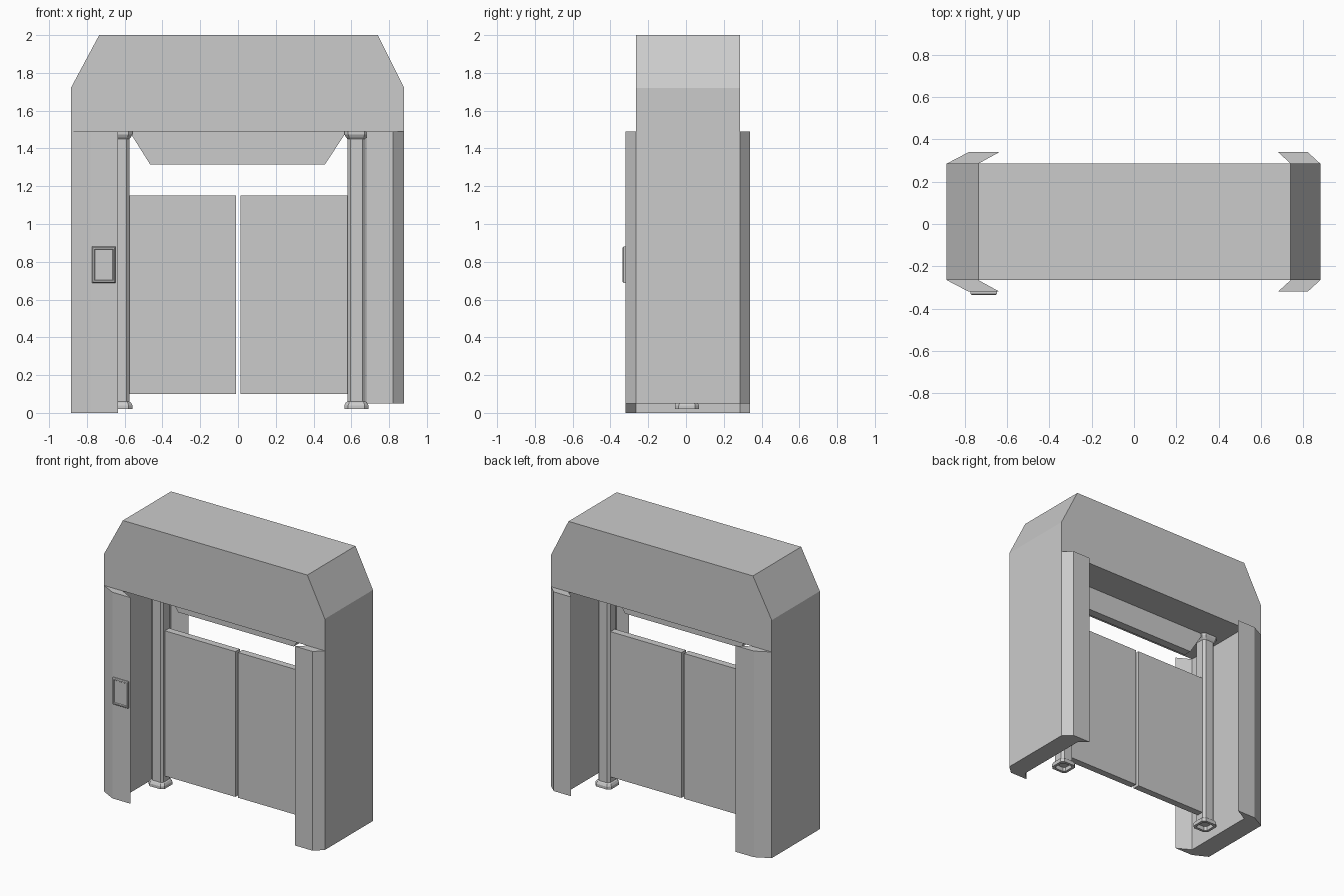
import bpy, bmesh

if "Cube" in bpy.data.objects:
    bpy.data.objects.remove(bpy.data.objects["Cube"])

CY = 0.01  # depth centre of the structure


def make(name, bm):
    bmesh.ops.recalc_face_normals(bm, faces=bm.faces)
    me = bpy.data.meshes.new(name)
    bm.to_mesh(me)
    bm.free()
    ob = bpy.data.objects.new(name, me)
    bpy.context.collection.objects.link(ob)
    return ob


def extrude(name, pts, vec):
    """Extrude a closed 3D outline along vec."""
    bm = bmesh.new()
    face = bm.faces.new([bm.verts.new(p) for p in pts])
    ext = bmesh.ops.extrude_face_region(bm, geom=[face])
    bmesh.ops.translate(bm, vec=vec, verts=[v for v in ext["geom"] if isinstance(v, bmesh.types.BMVert)])
    return make(name, bm)


def front_plate(name, xz, y0, y1):
    return extrude(name, [(x, y0, z) for x, z in xz], (0, y1 - y0, 0))


def square_ring(h, c):
    """Square outline with cut corners."""
    k = h - c
    return [(h, -k), (h, k), (k, h), (-k, h), (-h, k), (-h, -k), (-k, -h), (k, -h)]


def post(name, x):
    # half width and height, from the hollow foot up to the cap
    profile = [(0.045, 0.05), (0.045, 0.02), (0.064, 0.02), (0.064, 0.04), (0.056, 0.055),
               (0.048, 0.06), (0.048, 1.45), (0.056, 1.46), (0.064, 1.475), (0.064, 1.49)]
    bm = bmesh.new()
    loops = [[bm.verts.new((x + px, CY - 0.005 + py, z)) for px, py in square_ring(h, h * 0.32)]
             for h, z in profile]
    for a, b in zip(loops, loops[1:]):
        for i in range(8):
            j = (i + 1) % 8
            bm.faces.new((a[i], a[j], b[j], b[i]))
    bm.faces.new(loops[0])
    bm.faces.new(loops[-1])
    return make(name, bm)


# Header with sloped shoulders
front_plate("header", [(-0.885, 1.49), (-0.885, 1.72), (-0.735, 2.0), (0.74, 2.0), (0.88, 1.72), (0.88, 1.49)],
            CY - 0.275, CY + 0.275)

# Side pillars with projecting front and back flanges
for name, outer, bevel, tip, inner, z0 in (("left_pillar", -0.885, -0.78, -0.635, -0.735, 0.0),
                                           ("right_pillar", 0.88, 0.82, 0.68, 0.74, 0.05)):
    half = [(outer, 0.275), (bevel, 0.33), (tip, 0.33), (inner, 0.275)]
    outline = half + [(x, -y) for x, y in reversed(half)]
    extrude(name, [(x, CY + y, z0) for x, y in outline], (0, 0, 1.49 - z0))

# Valance hanging under the header
front_plate("valance", [(-0.575, 1.49), (-0.465, 1.315), (0.46, 1.315), (0.575, 1.49)], CY - 0.03, CY + 0.03)

# Hinge posts and swing doors
for side, px, x0, x1 in (("left", -0.623, -0.59, -0.01), ("right", 0.627, 0.59, 0.012)):
    post(side + "_post", px)
    front_plate(side + "_door", [(x0, 0.1), (x1, 0.1), (x1, 1.15), (x0, 1.15)], CY - 0.025, CY + 0.025)

# Access panel with a recessed screen
bm = bmesh.new()
loops = []
for inset, y in ((0, -0.318), (0, -0.33), (0.005, -0.336), (0.012, -0.336), (0.016, -0.33)):
    x0, x1, z0, z1 = -0.772 + inset, -0.648 - inset, 0.688 + inset, 0.88 - inset
    loops.append([bm.verts.new((x, y, z)) for x, z in ((x0, z0), (x1, z0), (x1, z1), (x0, z1))])
for a, b in zip(loops, loops[1:]):
    for i in range(4):
        j = (i + 1) % 4
        bm.faces.new((a[i], a[j], b[j], b[i]))
bm.faces.new(loops[0])
bm.faces.new(loops[-1])
make("access_panel", bm)
